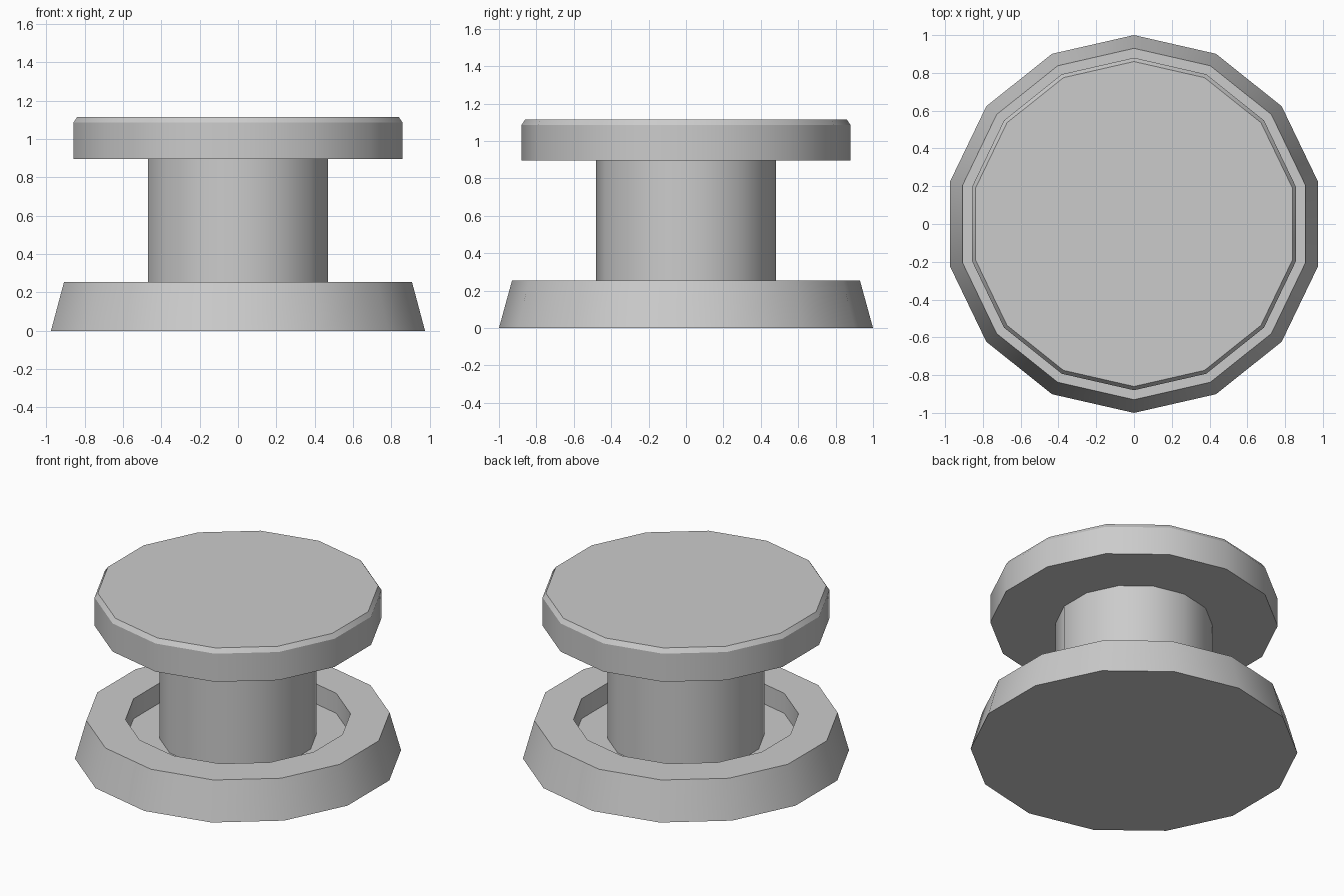
import bpy, bmesh, math

cube = bpy.data.objects.get("Cube")
if cube:
    bpy.data.objects.remove(cube, do_unlink=True)

SIDES = 14

grey = bpy.data.materials.new("plain_grey")
grey.use_nodes = True
colour = (0.6, 0.6, 0.6, 1.0)
grey.diffuse_color = colour
grey.node_tree.nodes["Principled BSDF"].inputs["Base Color"].default_value = colour


def lathe(name, profile):
    """Stack rings of (radius, z) and close both ends with flat caps."""
    bm = bmesh.new()
    rings = []
    for r, z in profile:
        angles = [math.pi / 2 + math.tau * i / SIDES for i in range(SIDES)]
        rings.append([bm.verts.new((r * math.cos(a), r * math.sin(a), z)) for a in angles])
    for low, high in zip(rings, rings[1:]):
        for i in range(SIDES):
            j = (i + 1) % SIDES
            bm.faces.new((low[i], low[j], high[j], high[i]))
    bm.faces.new(rings[0][::-1])
    bm.faces.new(rings[-1])
    mesh = bpy.data.meshes.new(name)
    bm.to_mesh(mesh)
    bm.free()
    mesh.materials.append(grey)
    obj = bpy.data.objects.new(name, mesh)
    bpy.context.collection.objects.link(obj)
    # Smooth round the sides, sharp at the rims
    bpy.ops.object.select_all(action="DESELECT")
    obj.select_set(True)
    bpy.context.view_layer.objects.active = obj
    bpy.ops.object.shade_smooth_by_angle(angle=math.radians(30))
    return obj


# Tapered base with a round recess in its top
lathe("base", [(1.0, 0), (0.93, 0.255), (0.69, 0.255), (0.69, 0.12)])

# Stem standing in the recess
lathe("stem", [(0.48, 0.12), (0.48, 0.895)])

# Wide top with a chamfered rim
lathe("top_cap", [(0.88, 0.895), (0.88, 1.085), (0.86, 1.115)])
